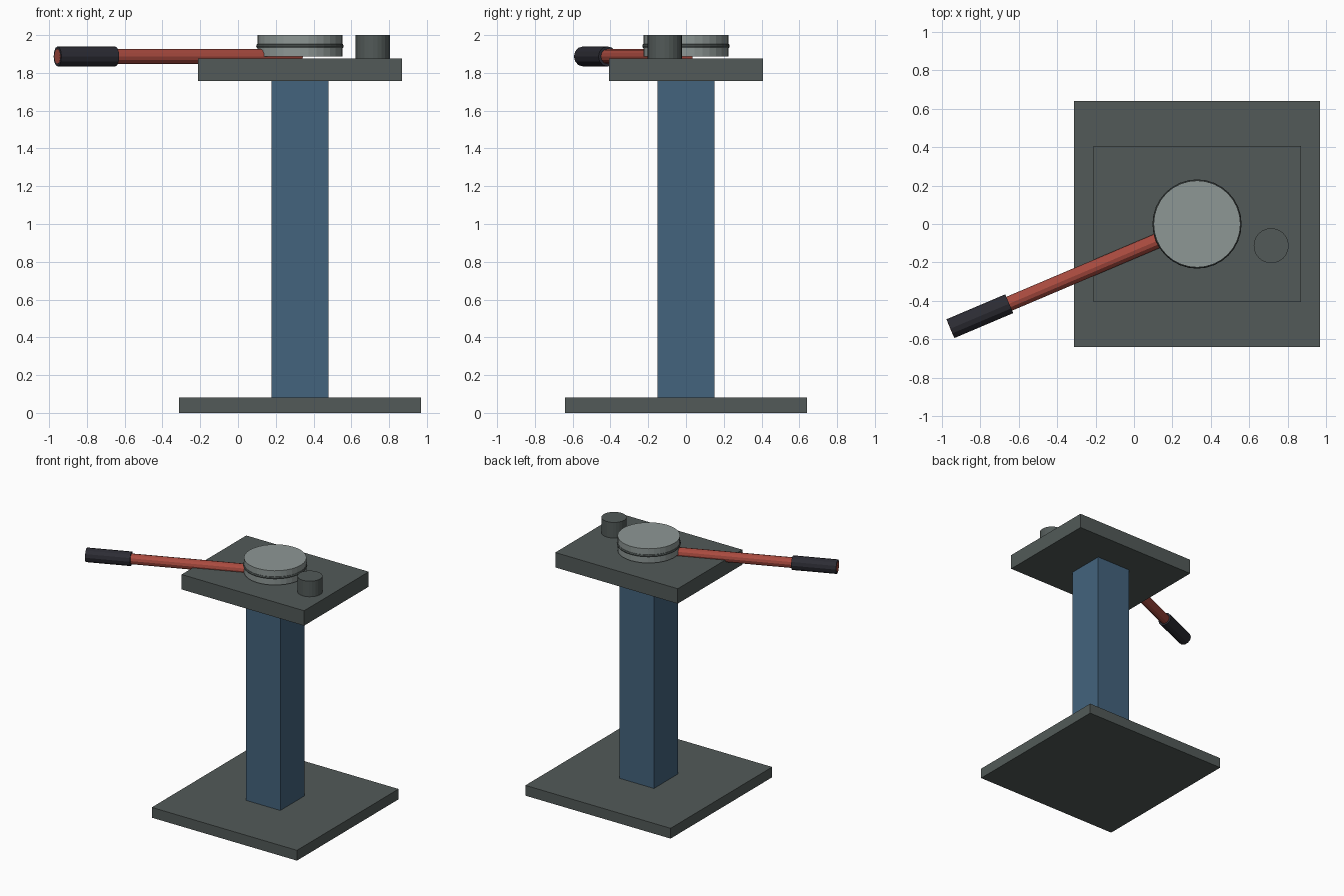
import bpy
import math
from mathutils import Vector

cube = bpy.data.objects.get("Cube")
if cube:
    bpy.data.objects.remove(cube, do_unlink=True)

CX = 0.328                     # axis of the stand
ANGLE = math.radians(23)       # lever swing
OUT = Vector((-math.cos(ANGLE), -math.sin(ANGLE), 0))


def material(name, rgb):
    mat = bpy.data.materials.new(name)
    mat.use_nodes = True
    mat.diffuse_color = (*rgb, 1)
    mat.node_tree.nodes["Principled BSDF"].inputs["Base Color"].default_value = (*rgb, 1)
    return mat


dark_steel = material("dark grey steel", (0.085, 0.102, 0.098))
blue_paint = material("blue paint", (0.056, 0.125, 0.205))
pale_metal = material("pale metal", (0.27, 0.31, 0.30))
red_paint = material("red paint", (0.40, 0.07, 0.05))
black_rubber = material("black rubber", (0.025, 0.025, 0.034))


def finish(name, mat, smooth=False):
    obj = bpy.context.object
    obj.name = name
    obj.data.materials.append(mat)
    if smooth:
        bpy.ops.object.shade_smooth_by_angle(angle=math.radians(35))
    return obj


def block(name, mat, width, depth, bottom, top):
    bpy.ops.mesh.primitive_cube_add(size=1, location=(CX, 0, (bottom + top) / 2))
    bpy.context.object.scale = (width, depth, top - bottom)
    bpy.ops.object.transform_apply(location=False, rotation=False, scale=True)
    return finish(name, mat)


def rod(name, mat, radius, start, end, sides):
    start, end = Vector(start), Vector(end)
    axis = end - start
    bpy.ops.mesh.primitive_cylinder_add(
        vertices=sides, radius=radius, depth=axis.length, location=(start + end) / 2,
        rotation=axis.to_track_quat('Z', 'Y').to_euler())
    return finish(name, mat)


# Stand
block("base_plate", dark_steel, 1.28, 1.28, 0, 0.082)
block("column", blue_paint, 0.302, 0.302, 0.082, 1.757)
block("top_plate", dark_steel, 1.08, 0.814, 1.757, 1.876)

# Turning head with its raised band
rod("head_disc", pale_metal, 0.226, (CX, 0, 1.886), (CX, 0, 2.0), 32)
bpy.ops.mesh.primitive_torus_add(
    location=(CX, 0, 1.942), major_radius=0.219, minor_radius=0.013,
    major_segments=32, minor_segments=8)
finish("head_band", dark_steel)

# Stop post
rod("stop_post", dark_steel, 0.091, (0.714, -0.113, 1.876), (0.714, -0.113, 2.0), 24)

# Lever and its grip
pivot = Vector((CX, 0, 1.887))
rod("lever", red_paint, 0.039, pivot, pivot + OUT * 1.395, 12)
rod("lever_grip", black_rubber, 0.053, pivot + OUT * 1.062, pivot + OUT * 1.394, 12)
